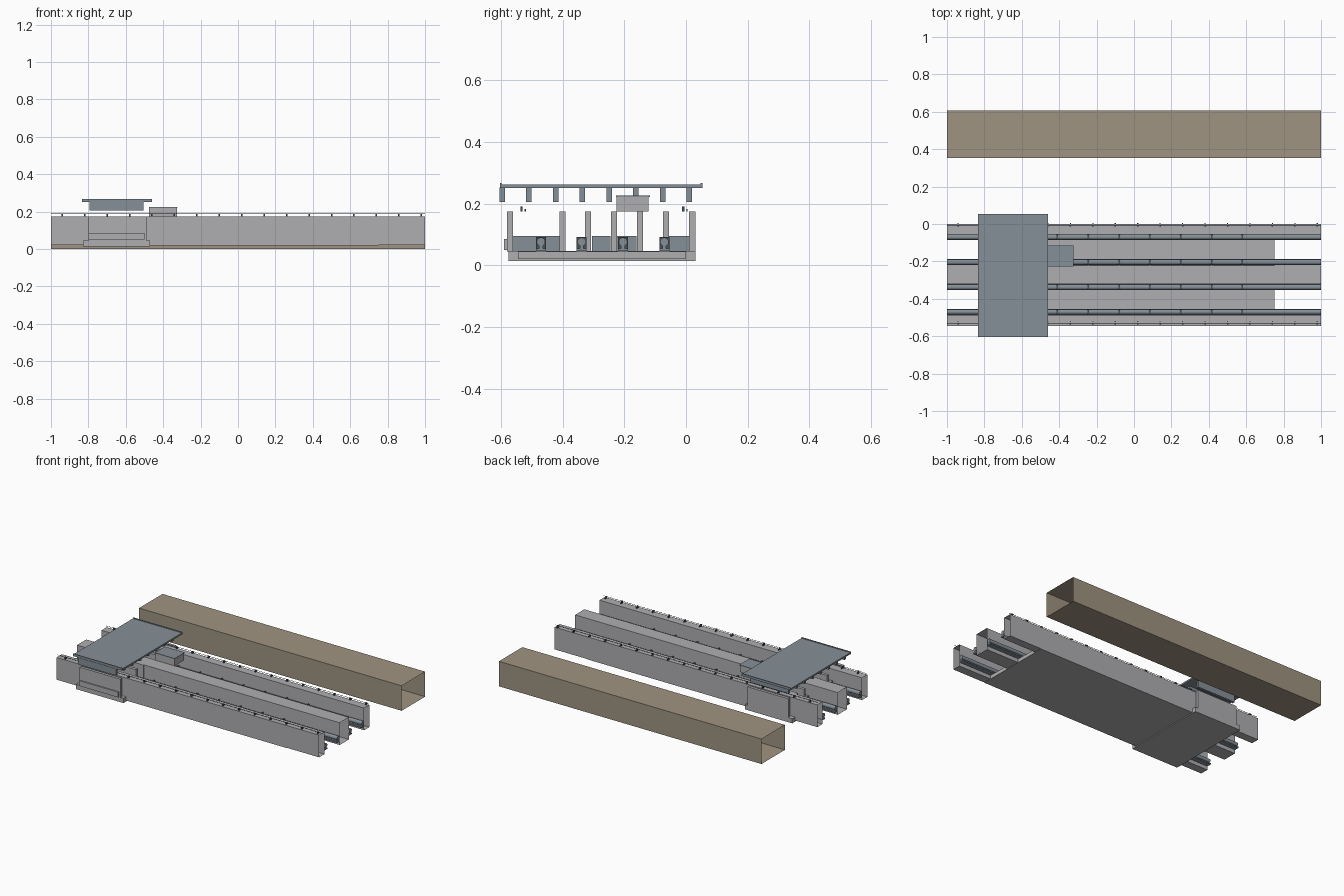
import bpy, bmesh, math
from mathutils import Matrix, Vector

if "Cube" in bpy.data.objects:
    bpy.data.objects.remove(bpy.data.objects["Cube"])


def material(name, rgb):
    m = bpy.data.materials.new(name)
    m.diffuse_color = (*rgb, 1)
    m.use_nodes = True
    m.node_tree.nodes["Principled BSDF"].inputs["Base Color"].default_value = m.diffuse_color
    return m


GREY = material("light_grey_metal", (0.43, 0.43, 0.445))
SLATE = material("slate_metal", (0.24, 0.28, 0.315))
TAN = material("tan_brown", (0.35, 0.295, 0.22))
DARK = material("dark_fittings", (0.07, 0.08, 0.09))


def finish(bm, name, mat, smooth=False):
    me = bpy.data.meshes.new(name)
    bm.to_mesh(me)
    bm.free()
    me.materials.append(mat)
    ob = bpy.data.objects.new(name, me)
    bpy.context.collection.objects.link(ob)
    if smooth:
        bpy.ops.object.select_all(action='DESELECT')
        ob.select_set(True)
        bpy.context.view_layer.objects.active = ob
        bpy.ops.object.shade_smooth_by_angle(angle=math.radians(40))
    return ob


def add_box(bm, x0, x1, y0, y1, z0, z1):
    m = Matrix.Translation(((x0 + x1) / 2, (y0 + y1) / 2, (z0 + z1) / 2))
    m = m @ Matrix.Diagonal((x1 - x0, y1 - y0, z1 - z0, 1))
    bmesh.ops.create_cube(bm, size=1, matrix=m)


def boxes(name, mat, items):
    bm = bmesh.new()
    for it in items:
        add_box(bm, *it)
    return finish(bm, name, mat)


def open_tube(name, mat, *dims):
    """Sheet-metal tube along x with both ends open."""
    bm = bmesh.new()
    add_box(bm, *dims)
    bm.normal_update()
    bmesh.ops.delete(bm, geom=[f for f in bm.faces if abs(f.normal.x) > 0.5],
                     context='FACES_ONLY')
    return finish(bm, name, mat)


def add_rod(bm, a, b, r, seg):
    a, b = Vector(a), Vector(b)
    d = b - a
    m = Matrix.Translation((a + b) / 2) @ d.to_track_quat('Z', 'Y').to_matrix().to_4x4()
    bmesh.ops.create_cone(bm, cap_ends=True, segments=seg, radius1=r, radius2=r,
                          depth=d.length, matrix=m)


# long tan duct behind the machine
open_tube("rear_duct", TAN, -1, 1, 0.352, 0.607, 0.0, 0.172)

# machine bed: floor plate and three long hollow beams
boxes("bed_floor", GREY, [(-0.8, 0.75, -0.545, 0, 0.02, 0.045)])
open_tube("front_beam", GREY, -1, 1, -0.545, -0.487, 0.022, 0.175)
open_tube("middle_beam", GREY, -1, 1, -0.322, -0.222, 0.022, 0.175)
open_tube("back_beam", GREY, -1, 1, -0.056, 0, 0.022, 0.175)

# four guide rails, each a round shaft on a stepped foot
RAIL_Y = (-0.47, -0.338, -0.204, -0.07)
STATIONS = [-0.41 + 0.165 * i for i in range(7)]
for i, y in enumerate(RAIL_Y):
    bm = bmesh.new()
    add_rod(bm, (-1, y, 0.076), (1, y, 0.076), 0.014, 16)
    add_box(bm, -1, 1, y - 0.006, y + 0.006, 0.054, 0.066)
    add_box(bm, -1, 1, y - 0.016, y + 0.016, 0.047, 0.055)
    finish(bm, f"guide_rail_{i + 1}", SLATE, smooth=True)

# rail clamps at regular stations
boxes("rail_clamps", DARK, [(x - 0.004, x + 0.004, y - 0.016, y + 0.016, 0.05, 0.092)
                            for y in RAIL_Y for x in STATIONS])

# wire and posts along the tops of the outer beams
for name, y in (("front_wire", -0.533), ("back_wire", -0.009)):
    bm = bmesh.new()
    add_rod(bm, (-1, y, 0.188), (1, y, 0.188), 0.0014, 6)
    for i in range(17):
        x = -0.94 + 0.12 * i
        if x < 0.99:
            add_box(bm, x - 0.004, x + 0.004, y - 0.004, y + 0.004, 0.175, 0.19)
            add_box(bm, x - 0.003, x + 0.003, y + 0.01, y + 0.014, 0.175, 0.183)
    finish(bm, name, DARK)

# carriage base and upright ribs
boxes("carriage_base", GREY, [(-0.83, -0.47, -0.575, 0.03, 0.014, 0.046)])
boxes("carriage_ribs", GREY, [(-0.8, -0.49, y - 0.01, y + 0.01, 0.045, 0.175)
                              for y in (-0.57, -0.4, -0.317, -0.233, -0.149, -0.065, 0.02)])
boxes("carriage_side_step", GREY, [(-0.8, -0.5, -0.589, -0.578, 0.05, 0.086)])

# bearing blocks between the ribs
boxes("bearing_blocks", SLATE, [(-0.78, -0.51, a, b, 0.046, 0.095) for a, b in
                                ((-0.56, -0.41), (-0.305, -0.245),
                                 (-0.223, -0.16), (-0.055, 0.01))])

# table plate with end lips and hanging ribs
boxes("table_plate", SLATE, [(-0.833, -0.46, -0.6, 0.053, 0.251, 0.262),
                             (-0.833, -0.46, -0.603, -0.597, 0.251, 0.267),
                             (-0.833, -0.46, 0.047, 0.053, 0.251, 0.267)])
boxes("table_ribs", SLATE, [(-0.795, -0.505, y - 0.009, y + 0.009, 0.205, 0.252)
                            for y in [-0.596 + 0.0867 * i for i in range(8)]])

# drive box with a slate lid
boxes("drive_box", GREY, [(-0.475, -0.325, -0.225, -0.122, 0.175, 0.221)])
boxes("drive_box_lid", SLATE, [(-0.476, -0.324, -0.226, -0.116, 0.221, 0.226)])
